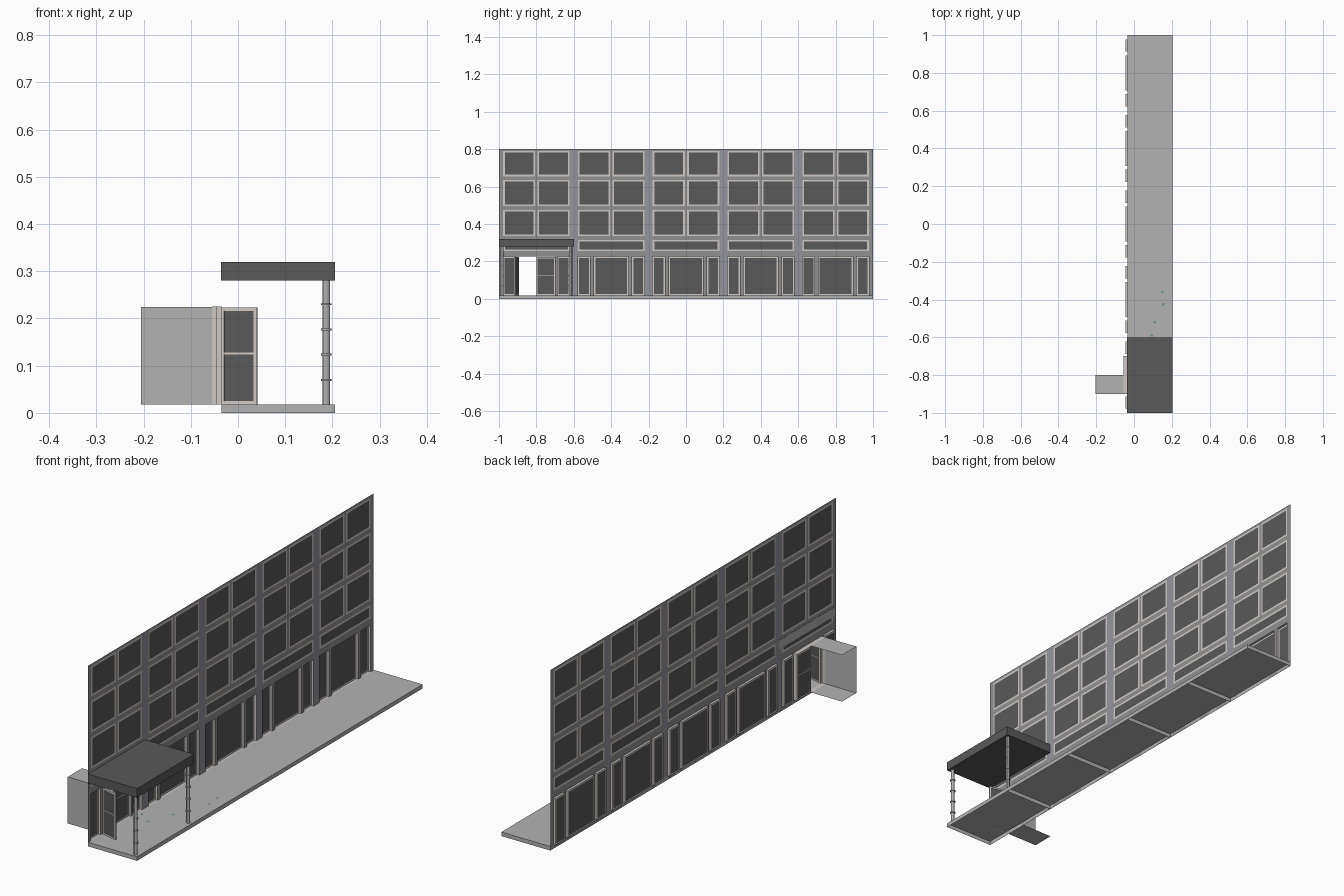
import bpy, bmesh, math
from mathutils import Matrix, Vector

if "Cube" in bpy.data.objects:
    bpy.data.objects.remove(bpy.data.objects["Cube"])

WX = -0.035                 # plane of the street wall
BAYS = [-0.8 + 0.4 * k for k in range(5)]


def material(name, r, g, b):
    m = bpy.data.materials.new(name)
    m.diffuse_color = (r, g, b, 1)
    m.use_nodes = True
    m.node_tree.nodes["Principled BSDF"].inputs["Base Color"].default_value = m.diffuse_color
    return m


GLASS = material("dark_glass", 0.1, 0.1, 0.1)
FRAME = material("pale_frame", 0.62, 0.58, 0.55)
PIER = material("blue_grey_pier", 0.30, 0.30, 0.34)
WALL = material("wall_grey", 0.28, 0.28, 0.28)
LEAF = material("leaf_green", 0.1, 0.3, 0.15)
PAVE = material("pavement_grey", 0.45, 0.45, 0.45)


def finish(name, bm, *mats):
    me = bpy.data.meshes.new(name)
    bmesh.ops.remove_doubles(bm, verts=bm.verts, dist=1e-5)
    bm.to_mesh(me)
    bm.free()
    for m in mats:
        me.materials.append(m)
    ob = bpy.data.objects.new(name, me)
    bpy.context.collection.objects.link(ob)
    return ob


def quad(bm, pts, mat=0):
    bm.faces.new([bm.verts.new(p) for p in pts]).material_index = mat


def rect(bm, x, r, mat=0):
    # upright rectangle facing +x, r = (y0, y1, z0, z1)
    y0, y1, z0, z1 = r
    quad(bm, [(x, y0, z0), (x, y1, z0), (x, y1, z1), (x, y0, z1)], mat)


def ring(bm, xa, ra, xb, rb, mat=0):
    # band of four faces joining an outer and an inner rectangle
    def corners(x, r):
        return [(x, r[0], r[2]), (x, r[1], r[2]), (x, r[1], r[3]), (x, r[0], r[3])]
    a, b = corners(xa, ra), corners(xb, rb)
    for i in range(4):
        j = (i + 1) % 4
        quad(bm, [a[i], a[j], b[j], b[i]], mat)


def inset(r, d):
    return (r[0] + d, r[1] - d, r[2] + d, r[3] - d)


def box(bm, lo, hi, mat=0):
    c = [(a + b) / 2 for a, b in zip(lo, hi)]
    s = [b - a for a, b in zip(lo, hi)]
    res = bmesh.ops.create_cube(bm, size=1, matrix=Matrix.Translation(c) @ Matrix.Diagonal((*s, 1)))
    for f in {f for v in res["verts"] for f in v.link_faces}:
        f.material_index = mat


# window layout, as rectangles in y and z
ROWS = [(0.335, 0.475), (0.495, 0.635), (0.655, 0.79)]
flush, deep = [], []
for c in BAYS:
    for z0, z1 in ROWS:
        flush += [(c - 0.178, c - 0.006, z0, z1), (c + 0.006, c + 0.178, z0, z1)]
    flush.append((c - 0.178, c + 0.178, 0.255, 0.315))
    mid = 0.1 if c == BAYS[0] else 0.092
    sides = [(c - 0.178, c - 0.112), (c + 0.112, c + 0.178)]
    if c != BAYS[0]:
        sides.append((c - mid, c + mid))
    deep += [(a, b, 0.018, 0.225) for a, b in sides]
DOORWAY = (-0.9, -0.7, 0.018, 0.225)

# wall with openings
holes = flush + deep + [DOORWAY]
edges = [c + s * 0.2 for c in BAYS[:-1] for s in (0.9, 1.1)]
ys = sorted({round(v, 4) for h in holes for v in h[:2]} | {round(e, 4) for e in edges} | {-1, 1})
zs = sorted({round(v, 4) for h in holes for v in h[2:]} | {0, 0.8})
bm = bmesh.new()
for y0, y1 in zip(ys, ys[1:]):
    for z0, z1 in zip(zs, zs[1:]):
        y, z = (y0 + y1) / 2, (z0 + z1) / 2
        if not any(h[0] < y < h[1] and h[2] < z < h[3] for h in holes):
            pier = any(abs(y - c - 0.2) < 0.02 for c in BAYS[:-1])
            rect(bm, WX, (y0, y1, z0, z1), int(pier))
finish("street_wall", bm, WALL, PIER)

# upper windows flush with the wall
bm = bmesh.new()
for r in flush:
    ring(bm, WX, r, WX, inset(r, 0.009), 1)
    rect(bm, WX, inset(r, 0.009))
finish("upper_windows", bm, GLASS, FRAME)

# recessed shop windows
bm = bmesh.new()
for r in deep:
    ring(bm, WX, r, WX - 0.010, r, 1)
    ring(bm, WX - 0.010, r, WX - 0.010, inset(r, 0.007), 1)
    rect(bm, WX - 0.010, inset(r, 0.007))
finish("shop_windows", bm, GLASS, FRAME)


def door(name, width):
    # glazed leaf along +y from its hinge, with rails and stiles
    bm = bmesh.new()
    t, z0, z1, e = 0.004, 0.018, 0.223, 0.007
    box(bm, (-t / 2, e, z0 + e), (t / 2, width - e, z1 - e), 0)
    for a, b in ((0, e), (width - e, width)):
        box(bm, (-t, a, z0), (t, b, z1), 1)
    for a in (z0, 0.124, z1 - e):
        box(bm, (-t, e, a), (t, width - e, a + (0.004 if a == 0.124 else e)), 1)
    return finish(name, bm, GLASS, FRAME)


closed = door("closed_door", 0.1)
closed.location = (WX - 0.014, -0.8, 0)
opened = door("open_door", 0.078)
opened.location = (WX, -0.896, 0)
opened.rotation_euler.z = math.radians(-104)

# doorway reveal and the entry passage: floor, ceiling and one side wall
bm = bmesh.new()
ring(bm, WX, DOORWAY, WX - 0.02, DOORWAY)
finish("doorway_frame", bm, FRAME)
bm = bmesh.new()
xb, (ya, yb), (za, zb) = -0.205, (-0.9, -0.8), (0.018, 0.224)
for z in (za, zb):
    quad(bm, [(xb, ya, z), (WX, ya, z), (WX, yb, z), (xb, yb, z)])
quad(bm, [(xb, ya, za), (WX, ya, za), (WX, ya, zb), (xb, ya, zb)])
finish("entry_passage", bm, PAVE)

# pavement slabs, open underneath
bm = bmesh.new()
for c in BAYS:
    b = bmesh.new()
    box(b, (WX, c - 0.2, 0), (0.205, c + 0.2, 0.018))
    for f in b.faces:
        if f.calc_center_median().z > 0.001:
            quad(bm, [v.co for v in f.verts])
    b.free()
finish("pavement", bm, PAVE)

# entrance canopy, with a pale face showing behind the wall
bm = bmesh.new()
box(bm, (WX - 0.001, -1, 0.28), (0.205, -0.6, 0.32))
for f in bm.faces:
    if f.calc_center_median().x < WX:
        f.material_index = 1
finish("canopy", bm, GLASS, PAVE)

# canopy posts with collars
for name, y in (("post_near", -0.984), ("post_far", -0.616)):
    bm = bmesh.new()
    def drum(r, z0, z1):
        bmesh.ops.create_cone(bm, cap_ends=True, segments=12, radius1=r, radius2=r, depth=z1 - z0,
                              matrix=Matrix.Translation((0.187, y, (z0 + z1) / 2)))
    drum(0.008, 0.016, 0.281)
    for z in (0.07, 0.124, 0.177, 0.23):
        drum(0.0115, z - 0.002, z + 0.002)
    ob = finish(name, bm, PAVE)
    bpy.context.view_layer.objects.active = ob
    ob.select_set(True)
    bpy.ops.object.shade_smooth_by_angle()
    ob.select_set(False)

# fallen leaves on the pavement
bm = bmesh.new()
for x, y in ((0.15, -0.36), (0.155, -0.425), (0.11, -0.52), (0.095, -0.59), (0.05, -0.7), (-0.01, -0.66)):
    bmesh.ops.create_circle(bm, cap_ends=True, segments=5, radius=0.007,
                            matrix=Matrix.Translation((x, y, 0.0192)) @ Matrix.Rotation(x * 40, 4, 'Z'))
finish("fallen_leaves", bm, LEAF)
